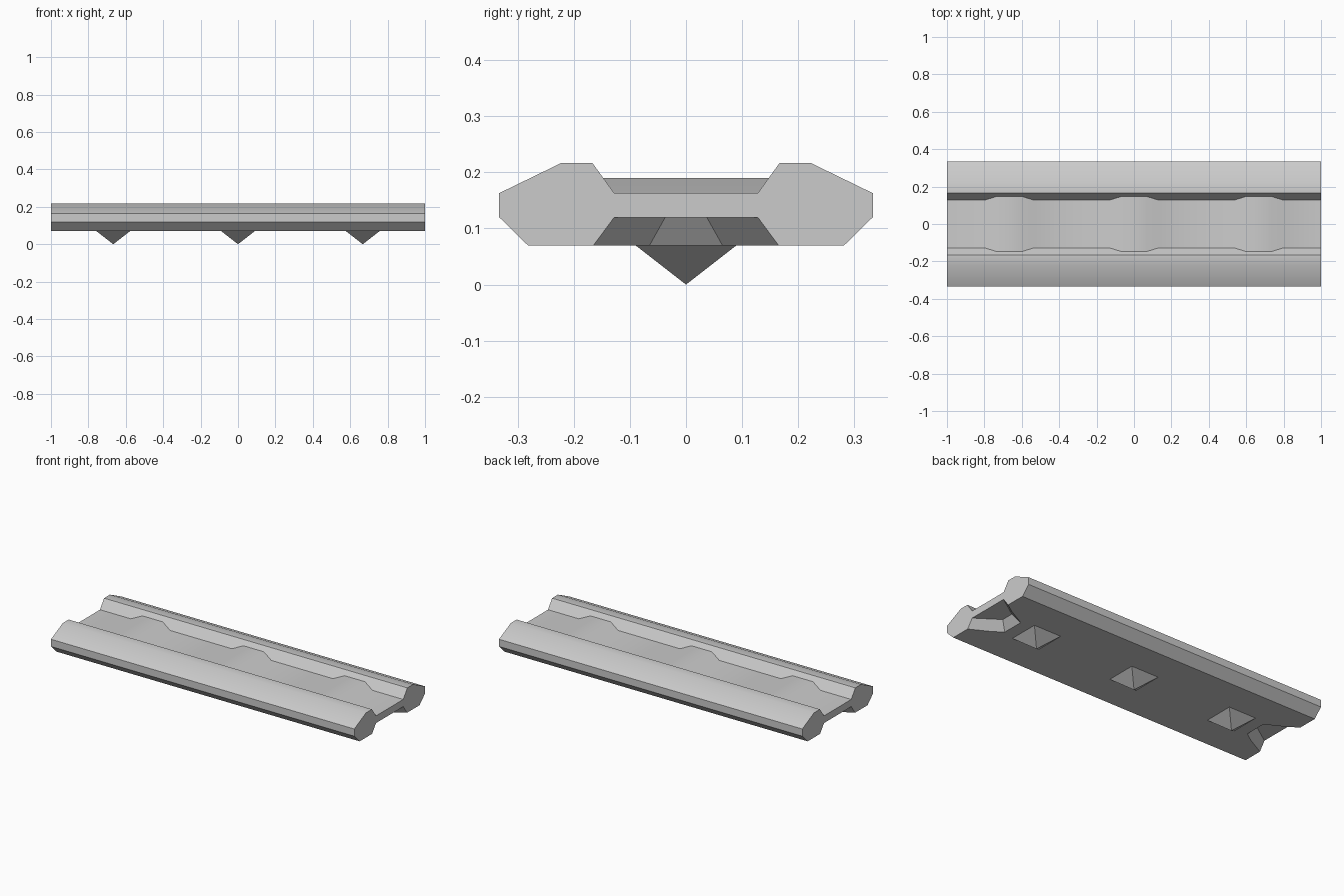
import bpy
import bmesh
from math import radians, pi
from mathutils import Matrix

if "Cube" in bpy.data.objects:
    bpy.data.objects.remove(bpy.data.objects["Cube"])


def make_object(name, bm):
    bmesh.ops.recalc_face_normals(bm, faces=bm.faces[:])
    mesh = bpy.data.meshes.new(name)
    bm.to_mesh(mesh)
    bm.free()
    ob = bpy.data.objects.new(name, mesh)
    bpy.context.collection.objects.link(ob)
    return ob


def loft(name, rings):
    bm = bmesh.new()
    rows = [[bm.verts.new(p) for p in ring] for ring in rings]
    n = len(rows[0])
    for a, b in zip(rows, rows[1:]):
        for i in range(n):
            j = (i + 1) % n
            bm.faces.new((a[i], a[j], b[j], b[i]))
    bm.faces.new(rows[0])
    bm.faces.new(rows[-1])
    return make_object(name, bm)


# Rail body: mirrored cross-section, floor rises at three raised pads
def section(x, rise):
    half = [(0.128 + rise * 0.039 / 0.054, 0.163 + rise), (0.167, 0.217),
            (0.222, 0.217), (0.333, 0.163), (0.333, 0.12), (0.282, 0.07)]
    return [(x, y, z) for y, z in half] + [(x, -y, z) for y, z in reversed(half)]


CENTRES = (-0.667, 0, 0.667)
stations = [(-1, 0)]
for c in CENTRES:
    stations += [(c - 0.13, 0), (c - 0.067, 0.027), (c + 0.067, 0.027), (c + 0.13, 0)]
stations.append((1, 0))
body = loft("rail_body", [section(x, r) for x, r in stations])


# Tapered notches cut into the underside at both ends
def notch_ring(z, side):
    t = (z - 0.07) / 0.05
    outer, inner, depth = 0.165 - 0.037 * t, 0.065 - 0.028 * t, 0.17 - 0.037 * t
    half = [(1.1, outer), (1, outer), (1 - depth, inner)]
    pts = half + [(x, -y) for x, y in reversed(half)]
    return [(side * x, y, z) for x, y in pts]


for side in (-1, 1):
    cutter = loft("notch_cutter", [notch_ring(z, side) for z in (0.03, 0.12)])
    cutter.hide_render = True
    cutter.hide_set(True)
    mod = body.modifiers.new("notch", 'BOOLEAN')
    mod.operation = 'DIFFERENCE'
    mod.solver = 'EXACT'
    mod.object = cutter
    bpy.context.view_layer.objects.active = body
    bpy.ops.object.modifier_apply(modifier=mod.name)
    bpy.data.objects.remove(cutter)

bpy.ops.object.select_all(action='DESELECT')
body.select_set(True)
bpy.context.view_layer.objects.active = body
bpy.ops.object.shade_smooth_by_angle(angle=radians(30))

# Square pyramid spikes under the pads
for c in CENTRES:
    bm = bmesh.new()
    place = (Matrix.Translation((c, 0, 0.035)) @ Matrix.Rotation(pi / 4, 4, 'Z'))
    bmesh.ops.create_cone(bm, segments=4, radius1=0, radius2=0.09 * 2 ** 0.5,
                          depth=0.07, matrix=place)
    bmesh.ops.remove_doubles(bm, verts=bm.verts[:], dist=1e-5)
    make_object("spike", bm)
